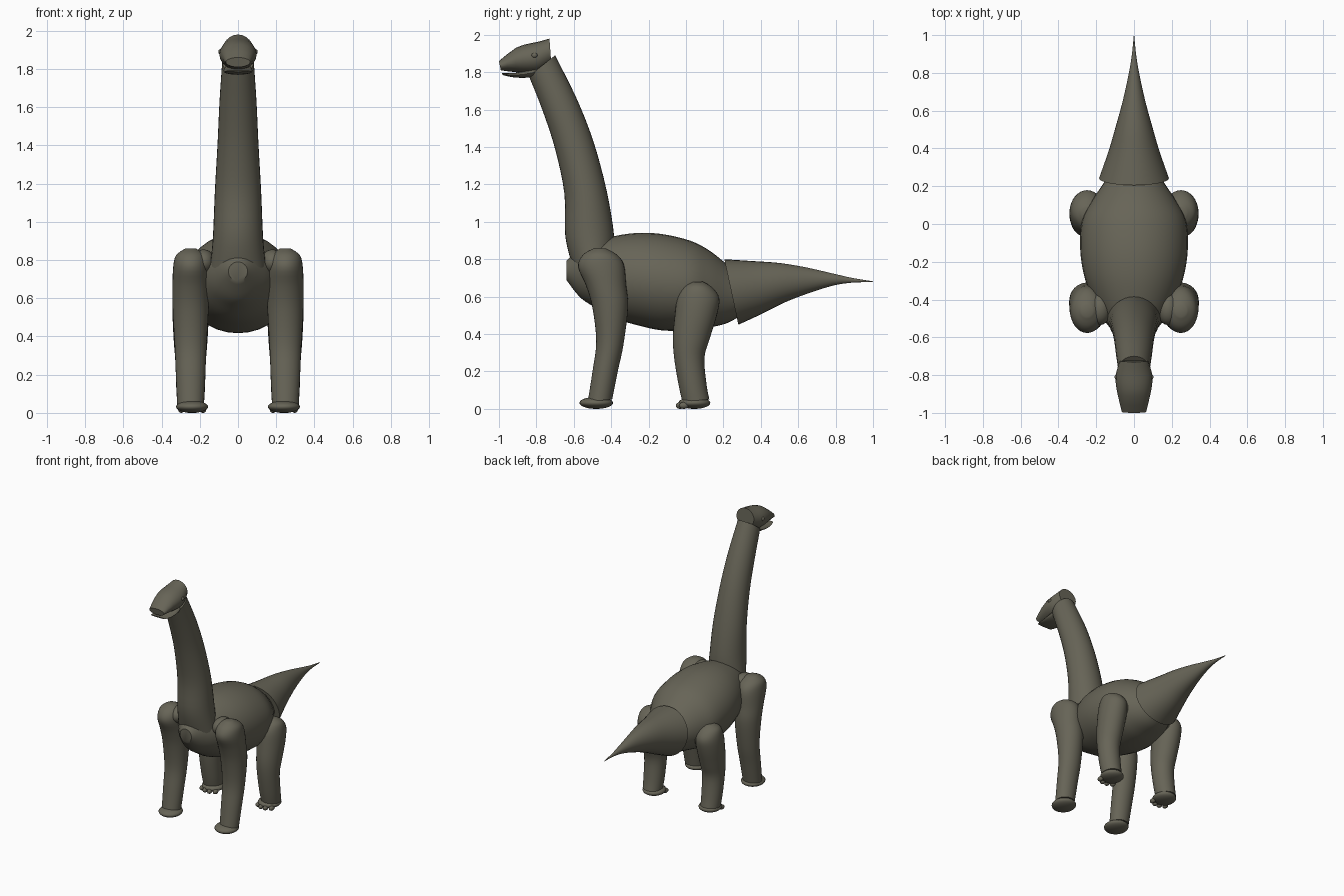
import bpy, bmesh, math
from mathutils import Vector

cube = bpy.data.objects.get("Cube")
if cube:
    bpy.data.objects.remove(cube, do_unlink=True)

# Single matte olive-grey hide colour
HIDE = (0.135, 0.128, 0.095, 1.0)
hide = bpy.data.materials.new("olive_grey_hide")
hide.use_nodes = True
hide.diffuse_color = HIDE
bsdf = hide.node_tree.nodes["Principled BSDF"]
bsdf.inputs["Base Color"].default_value = HIDE
bsdf.inputs["Roughness"].default_value = 0.8


def finish(name, bm, angle=40):
    bmesh.ops.recalc_face_normals(bm, faces=bm.faces)
    mesh = bpy.data.meshes.new(name)
    bm.to_mesh(mesh)
    bm.free()
    mesh.materials.append(hide)
    obj = bpy.data.objects.new(name, mesh)
    bpy.context.collection.objects.link(obj)
    bpy.ops.object.select_all(action='DESELECT')
    obj.select_set(True)
    bpy.context.view_layer.objects.active = obj
    bpy.ops.object.shade_smooth_by_angle(angle=math.radians(angle))
    return obj


def refine(rings, steps):
    """Catmull-Rom interpolation between neighbouring rings."""
    out = []
    last = len(rings) - 1
    for i in range(last):
        a, b, c, d = (rings[min(max(k, 0), last)] for k in range(i - 1, i + 3))
        for s in range(steps):
            t = s / steps
            out.append([q + 0.5 * t * (r - p + t * (2 * p - 5 * q + 4 * r - e
                        + t * (3 * (q - r) + e - p)))
                        for p, q, r, e in zip(a, b, c, d)])
    return out + [rings[-1]]


def loft(name, rings, x=0.0, steps=4, sides=32, angle=40):
    """Skin elliptical rings: first edge (y, z), opposite edge (y, z), half width."""
    bm = bmesh.new()
    loops = []
    for ya, za, yb, zb, hw in refine(rings, steps):
        a, b = Vector((x, ya, za)), Vector((x, yb, zb))
        mid, half = (a + b) / 2, (a - b) / 2
        turn = [2 * math.pi * i / sides for i in range(sides)]
        loops.append([bm.verts.new(mid + half * math.cos(t)
                      + Vector((max(hw, 0.001) * math.sin(t), 0, 0))) for t in turn])
    for lo, hi in zip(loops, loops[1:]):
        for i in range(sides):
            j = (i + 1) % sides
            bm.faces.new((lo[i], lo[j], hi[j], hi[i]))
    bm.faces.new(loops[0])
    bm.faces.new(loops[-1])
    return finish(name, bm, angle)


def ball(name, centre, radii):
    bm = bmesh.new()
    bmesh.ops.create_uvsphere(bm, u_segments=24, v_segments=14, radius=1)
    bmesh.ops.scale(bm, vec=radii, verts=bm.verts)
    bmesh.ops.translate(bm, vec=centre, verts=bm.verts)
    return finish(name, bm)


# Barrel body with a blunt chest tip
loft("body", [
    (-.64, .79, -.64, .69, .05),
    (-.57, .86, -.57, .60, .11),
    (-.50, .89, -.50, .55, .165),
    (-.40, .92, -.40, .49, .22),
    (-.27, .94, -.27, .45, .265),
    (-.13, .935, -.13, .42, .285),
    (.02, .90, .02, .42, .275),
    (.12, .85, .12, .435, .225),
    (.21, .78, .21, .455, .165),
    (.28, .72, .28, .49, .12)])

# Long upright neck, cut square at the top
loft("neck", [
    (-.60, .74, -.39, .80, .145),
    (-.645, .92, -.385, .93, .131),
    (-.65, 1.15, -.425, 1.17, .121),
    (-.70, 1.39, -.495, 1.43, .107),
    (-.765, 1.59, -.585, 1.66, .097),
    (-.84, 1.78, -.70, 1.89, .083)])

# Tail cone with a broad overlapping base
loft("tail", [
    (.205, .80, .28, .45, .185),
    (.36, .79, .41, .51, .135),
    (.50, .78, .53, .57, .097),
    (.64, .757, .66, .62, .060),
    (.78, .725, .79, .66, .030),
    (.89, .70, .89, .675, .012),
    (1.0, .682, 1.0, .678, .001)])

# Wedge-shaped head and separate lower jaw
loft("head", [
    (-1.0, 1.86, -.99, 1.81, .064),
    (-.91, 1.93, -.91, 1.80, .085),
    (-.84, 1.953, -.84, 1.795, .097),
    (-.79, 1.963, -.78, 1.80, .094),
    (-.73, 1.98, -.72, 1.84, .075)], steps=2, sides=20)
loft("lower_jaw", [
    (-.985, 1.795, -.98, 1.785, .06),
    (-.91, 1.797, -.92, 1.772, .074),
    (-.82, 1.82, -.83, 1.772, .074),
    (-.75, 1.85, -.76, 1.80, .05)], steps=2, sides=20)

FRONT_LEG = [
    (-.49, .86, -.43, .858, .03),
    (-.55, .825, -.37, .825, .076),
    (-.577, .76, -.332, .77, .091),
    (-.535, .66, -.32, .66, .095),
    (-.50, .54, -.31, .54, .094),
    (-.48, .36, -.335, .34, .083),
    (-.50, .20, -.365, .20, .077),
    (-.525, .04, -.395, .05, .07)]
REAR_LEG = [
    (.03, .678, .09, .68, .03),
    (-.01, .655, .14, .65, .073),
    (-.045, .60, .178, .59, .09),
    (-.06, .50, .165, .50, .094),
    (-.07, .38, .125, .37, .088),
    (-.063, .27, .098, .27, .08),
    (-.04, .13, .11, .13, .075),
    (-.02, .04, .125, .05, .07)]

for side, s in (("left", 1), ("right", -1)):
    # Legs, with joints bridging to the body
    loft(f"front_leg_{side}", FRONT_LEG, x=s * .248)
    loft(f"rear_leg_{side}", REAR_LEG, x=s * .248)
    ball(f"shoulder_{side}", (s * .18, -.45, .79), (.06, .085, .065))
    ball(f"hip_{side}", (s * .19, .08, .58), (.07, .08, .075))
    # Flattened feet
    ball(f"front_foot_{side}", (s * .24, -.48, .032), (.084, .09, .032))
    ball(f"rear_foot_{side}", (s * .24, .045, .032), (.082, .085, .032))
    # Rear toes fanned along the front of the foot
    for i in range(4):
        k = i - 1.5
        ball(f"rear_toe_{side}_{i + 1}", (s * .24 + k * .038, -.032 + k * k * .009, .018),
             (.017, .025, .018))
    # Small bulging eyes
    ball(f"eye_{side}", (s * .091, -.81, 1.89), (.012, .016, .014))
